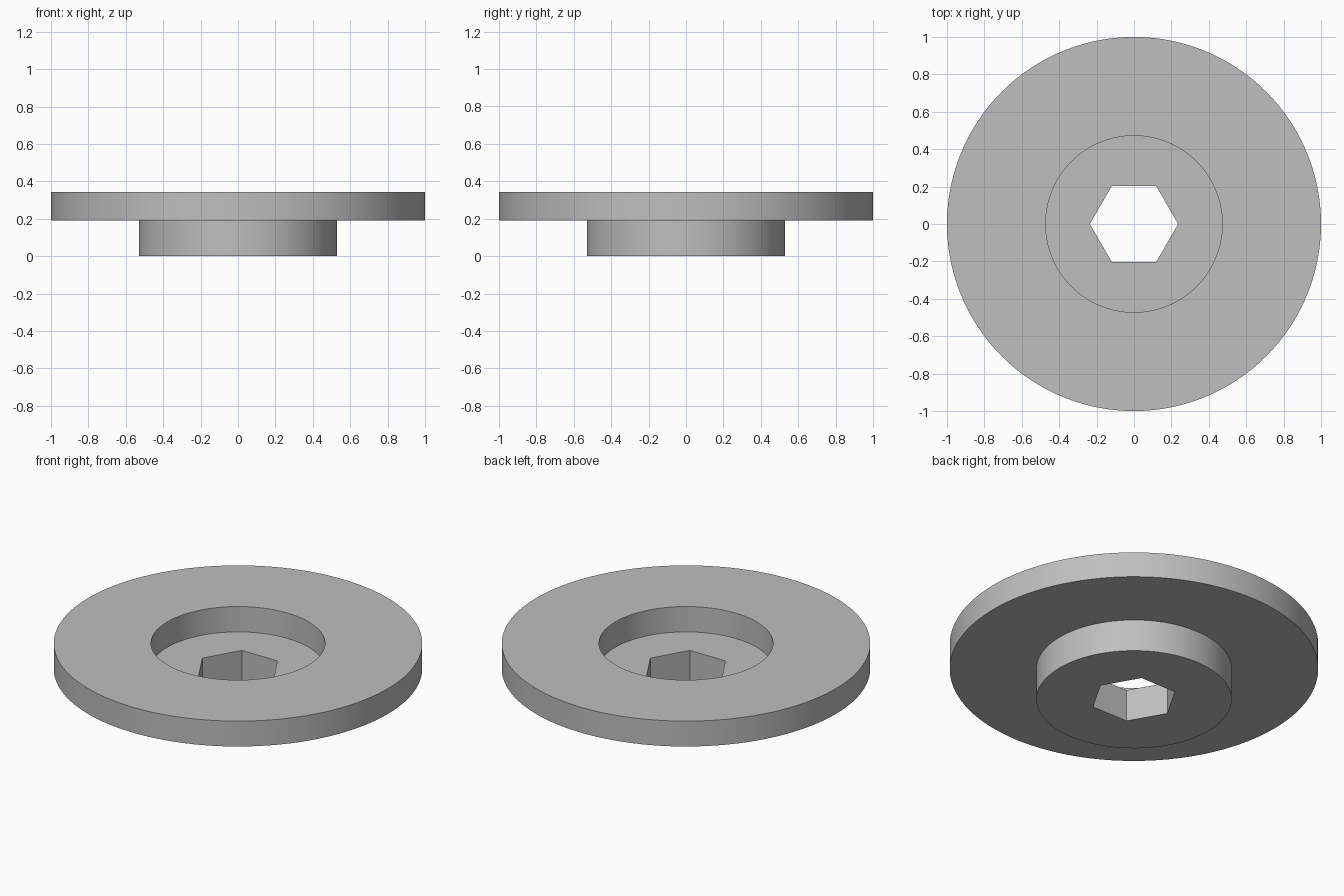
import bpy, bmesh, math

SEGMENTS = 120  # multiple of six, so the hexagon corners land on vertices

cube = bpy.data.objects.get("Cube")
if cube:
    bpy.data.objects.remove(cube, do_unlink=True)

# Material
grey = bpy.data.materials.new("plain_grey")
grey.use_nodes = True
colour = (0.52, 0.52, 0.52, 1)
grey.diffuse_color = colour
grey.node_tree.nodes["Principled BSDF"].inputs["Base Color"].default_value = colour

# Key dimensions
FLANGE_R, BOSS_R, RECESS_R, HEX_R = 1.0, 0.53, 0.472, 0.236
FLANGE_LOW, FLANGE_TOP = 0.192, 0.344


def round_radius(radius):
    return lambda angle: radius


def hex_radius(angle):
    """Distance to the hexagon outline, corners on the x axis."""
    sector = math.pi / 3
    return HEX_R * math.cos(sector / 2) / math.cos(angle % sector - sector / 2)


# Closed cross-section: boss, flange, recess, then the hexagonal hole
profile = [
    (hex_radius, 0),
    (round_radius(BOSS_R), 0),
    (round_radius(BOSS_R), FLANGE_LOW),
    (round_radius(FLANGE_R), FLANGE_LOW),
    (round_radius(FLANGE_R), FLANGE_TOP),
    (round_radius(RECESS_R), FLANGE_TOP),
    (round_radius(RECESS_R), FLANGE_LOW),
    (hex_radius, FLANGE_LOW),
]

bm = bmesh.new()
rings = []
for radius, z in profile:
    ring = []
    for i in range(SEGMENTS):
        a = math.tau * i / SEGMENTS
        ring.append(bm.verts.new((radius(a) * math.cos(a), radius(a) * math.sin(a), z)))
    rings.append(ring)

# Bridge each ring to the next, closing back onto the first
for k, low in enumerate(rings):
    high = rings[(k + 1) % len(rings)]
    for i in range(SEGMENTS):
        j = (i + 1) % SEGMENTS
        bm.faces.new((low[i], low[j], high[j], high[i]))
bmesh.ops.recalc_face_normals(bm, faces=bm.faces)

mesh = bpy.data.meshes.new("flanged_bushing")
bm.to_mesh(mesh)
bm.free()
mesh.materials.append(grey)
bushing = bpy.data.objects.new("flanged_bushing", mesh)
bpy.context.collection.objects.link(bushing)

# Smooth round walls, crisp rims and hexagon corners
bpy.ops.object.select_all(action="DESELECT")
bushing.select_set(True)
bpy.context.view_layer.objects.active = bushing
bpy.ops.object.shade_smooth_by_angle(angle=math.radians(30))
